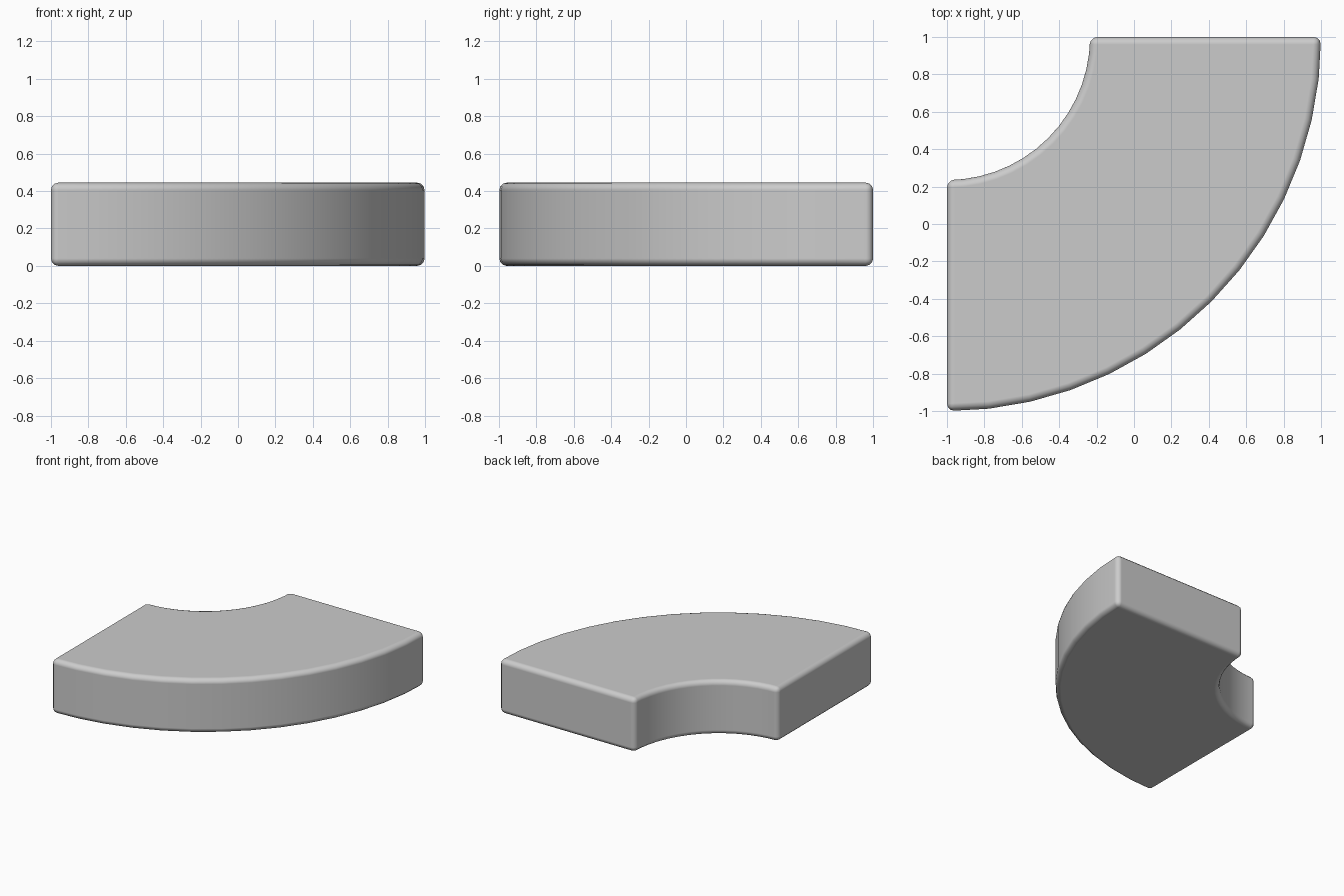
import bpy, bmesh
from math import cos, sin, pi, radians

if "Cube" in bpy.data.objects:
    bpy.data.objects.remove(bpy.data.objects["Cube"])

CX, CY = -1.0, 1.0
R_OUT, R_IN, HEIGHT = 2.0, 0.765, 0.445
SEGS = 14


def arc(radius):
    # quarter arc running from -y round to +x
    return [(CX + radius * sin(i / SEGS * pi / 2),
             CY - radius * cos(i / SEGS * pi / 2), 0) for i in range(SEGS + 1)]


# Quarter-ring outline, extruded upward
bm = bmesh.new()
outline = [bm.verts.new(p) for p in arc(R_OUT) + arc(R_IN)[::-1]]
base = bm.faces.new(outline)
top = bmesh.ops.extrude_face_region(bm, geom=[base], use_keep_orig=True)
verts = [g for g in top["geom"] if isinstance(g, bmesh.types.BMVert)]
bmesh.ops.translate(bm, verts=verts, vec=(0, 0, HEIGHT))
bmesh.ops.recalc_face_normals(bm, faces=bm.faces)

mesh = bpy.data.meshes.new("curved_block")
bm.to_mesh(mesh)
bm.free()
block = bpy.data.objects.new("curved_block", mesh)
bpy.context.collection.objects.link(block)

# Rounded edges and smooth shading
for p in mesh.polygons:
    p.use_smooth = True
bevel = block.modifiers.new("rounded_edges", 'BEVEL')
bevel.width = 0.04
bevel.segments = 3
bevel.limit_method = 'ANGLE'
bevel.angle_limit = radians(40)
bevel.harden_normals = True
